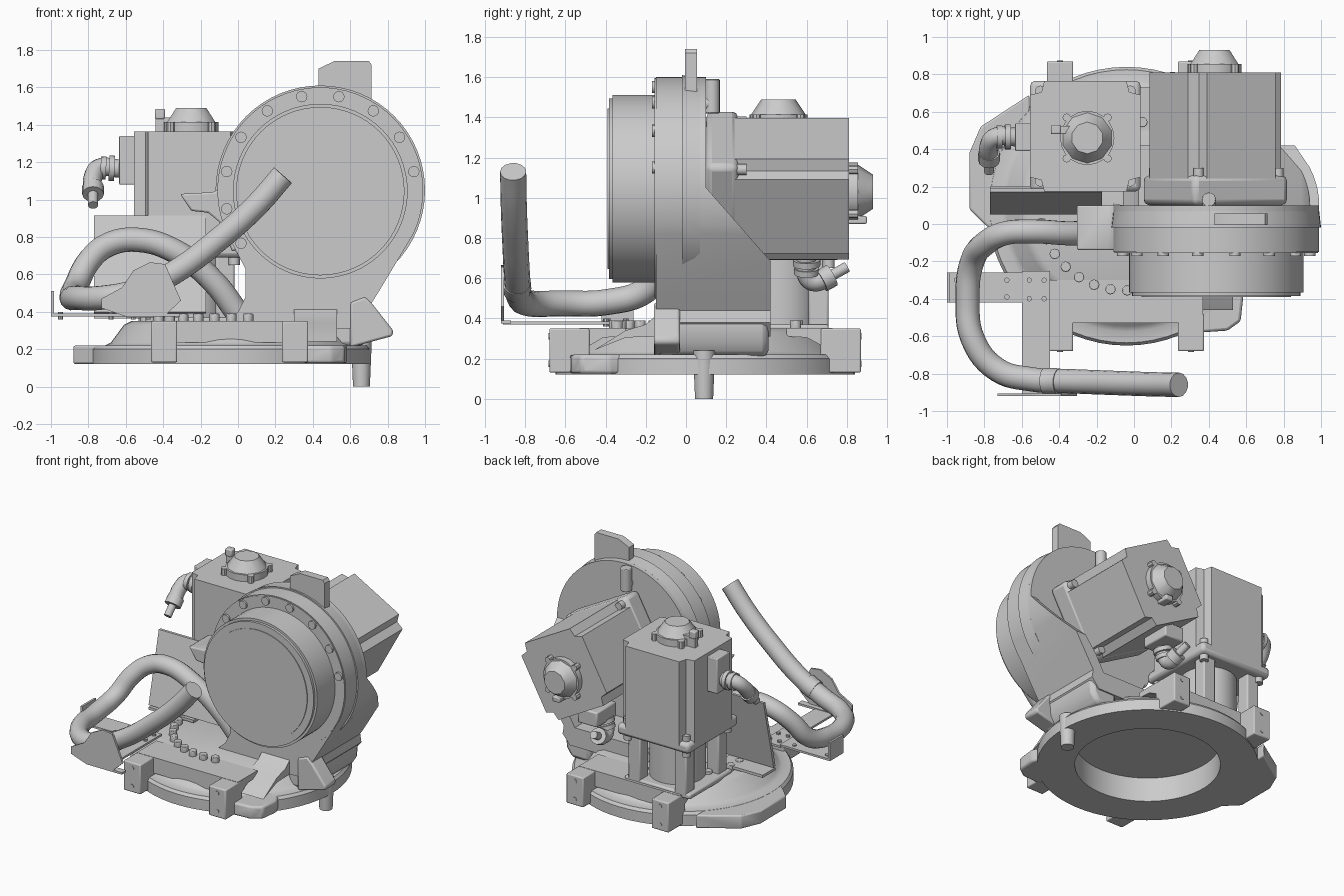
import bpy, bmesh
from math import sin, cos, pi, radians
from mathutils import Vector, Matrix

if "Cube" in bpy.data.objects:
    bpy.data.objects.remove(bpy.data.objects["Cube"])


def finish(name, bm, bevel=0.0, smooth=True):
    bmesh.ops.remove_doubles(bm, verts=bm.verts, dist=1e-5)
    bmesh.ops.recalc_face_normals(bm, faces=bm.faces)
    me = bpy.data.meshes.new(name)
    bm.to_mesh(me)
    bm.free()
    ob = bpy.data.objects.new(name, me)
    bpy.context.collection.objects.link(ob)
    bpy.ops.object.select_all(action='DESELECT')
    bpy.context.view_layer.objects.active = ob
    ob.select_set(True)
    if bevel:
        m = ob.modifiers.new("bevel", 'BEVEL')
        m.width, m.segments, m.limit_method = bevel, 2, 'ANGLE'
    if smooth:
        bpy.ops.object.shade_smooth_by_angle(angle=radians(35))
    return ob


def prism(name, pts, axis, a, b, bevel=0.0):
    """Extrude a 2D outline along an axis from a to b."""
    place = {'x': lambda p, t: (t, p[0], p[1]), 'y': lambda p, t: (p[0], t, p[1]),
             'z': lambda p, t: (p[0], p[1], t)}[axis]
    bm = bmesh.new()
    f = bm.faces.new([bm.verts.new(place(p, a)) for p in pts])
    ext = bmesh.ops.extrude_face_region(bm, geom=[f])['geom']
    d = Vector(place((0, 0), b - a))
    bmesh.ops.translate(bm, vec=d, verts=[v for v in ext if isinstance(v, bmesh.types.BMVert)])
    return finish(name, bm, bevel)


def box(name, x0, x1, y0, y1, z0, z1, bevel=0.0):
    return prism(name, [(x0, y0), (x1, y0), (x1, y1), (x0, y1)], 'z', z0, z1, bevel)


def cyl(name, p0, p1, r, r2=None, segs=32, bevel=0.0):
    p0, p1 = Vector(p0), Vector(p1)
    d = p1 - p0
    m = Matrix.Translation((p0 + p1) / 2) @ d.to_track_quat('Z', 'Y').to_matrix().to_4x4()
    bm = bmesh.new()
    bmesh.ops.create_cone(bm, cap_ends=True, segments=segs, radius1=r,
                          radius2=r if r2 is None else r2, depth=d.length, matrix=m)
    return finish(name, bm, bevel)


def tube(name, pts, r):
    cu = bpy.data.curves.new(name, 'CURVE')
    cu.dimensions, cu.bevel_depth, cu.bevel_resolution = '3D', r, 5
    cu.use_fill_caps, cu.resolution_u = True, 6
    s = cu.splines.new('BEZIER')
    s.bezier_points.add(len(pts) - 1)
    for bp, p in zip(s.bezier_points, pts):
        bp.co = p
        bp.handle_left_type = bp.handle_right_type = 'AUTO'
    ob = bpy.data.objects.new(name, cu)
    bpy.context.collection.objects.link(ob)
    return ob


def cut(ob, cutter):
    m = ob.modifiers.new("cut", 'BOOLEAN')
    m.operation, m.object, m.solver = 'DIFFERENCE', cutter, 'EXACT'
    bpy.context.view_layer.objects.active = ob
    bpy.ops.object.modifier_apply(modifier=m.name)
    bpy.data.objects.remove(cutter)


def notched(c, h, n, ang):
    """Square motor section with notched corners."""
    pts = []
    for k in range(4):
        a = ang + k * pi / 2
        for x, y in ((h, -h + n), (h, h - n), (h - n * .8, h - n * .8)):
            pts.append((c[0] + x * cos(a) - y * sin(a), c[1] + x * sin(a) + y * cos(a)))
    return pts


def square(c, h, ang):
    return [(c[0] + h * 2 ** .5 * cos(ang + pi / 4 + k * pi / 2),
             c[1] + h * 2 ** .5 * sin(ang + pi / 4 + k * pi / 2)) for k in range(4)]


# Turntable base with a hollow underside
BX, BY = -0.04, 0.095
prof = [(0, .3), (.49, .3), (.49, .12), (.745, .12), (.745, .2), (.73, .22), (.67, .22),
        (.64, .235), (.57, .33), (.53, .35), (0, .35)]
bm = bmesh.new()
vs = [bm.verts.new((BX + r, BY, z)) for r, z in prof]
es = [bm.edges.new(e) for e in zip(vs, vs[1:])]
bmesh.ops.spin(bm, geom=vs + es, cent=(BX, BY, 0), axis=(0, 0, 1), angle=2 * pi, steps=64)
finish("turntable_base", bm)
prism("base_side_lug", [(-.88, .08), (-.88, .38), (-.82, .52), (-.56, .69), (-.55, -.2), (-.8, .0)],
      'z', .121, .219, .01)
prism("base_right_lug", [(.35, -.58), (.5, -.57), (.57, -.52), (.585, -.38), (.5, -.2), (.35, -.4)],
      'z', .125, .22, .015)
cyl("locating_pin", (.66, .09, 0), (.66, .09, .24), .045, .055)

# Bolted fork blocks on the front and back of the base
for i, x in enumerate((-.395, .305)):
    for s, y in ((-1, -.68), (1, .87)):
        y2 = y - s * .2
        box(f"fork_block_{i}_{s}", x - .07, x + .07, min(y, y2), max(y, y2), .13, .35, .008)
        for z in (.175, .31):
            cyl("fork_bolt", (x, y - s * .02, z), (x, y + s * .004, z), .016, segs=12)
prism("front_deck", [(-.53, .235), (-.53, .352), (-.3, .352), (-.3, .31), (-.41, .305)], 'x', -.46, .37)
prism("back_deck", [(.73, .235), (.73, .352), (.5, .352), (.5, .31), (.6, .305)], 'x', -.46, .37)
for k in range(19):
    a = radians(78 + 11.4 * k)
    x, y = -.05 + .455 * cos(a), .1 + .455 * sin(a)
    cyl(f"deck_bolt_{k}", (x, y, .34), (x, y, .39), .028, segs=12, bevel=.004)

# Column casting: round head blending into a foot, sloped and hollow at the back
CX, CZ = .44, 1.05
arc = [(CX + .55 * cos(radians(t)), CZ + .55 * sin(radians(t))) for t in range(-25, 211, 5)]
col = prism("column_casting", arc + [(.04, .63), (.04, .48), (-.0, .4), (-.1, .31), (.66, .31), (.72, .38),
                                     (.71, .44), (.76, .52)], 'y', -.15, .42)
cut(col, prism("slope_cutter", [(.1, 1.8), (.1, 1.05), (.425, .68), (.6, .68), (.6, 1.8)], 'x', -.5, 1.5))
inner = [(CX + .5 * cos(radians(t)), CZ + .5 * sin(radians(t))) for t in range(-25, 181, 5)]
cut(col, prism("cavity_cutter", inner + [(-.3, 1.0), (-.3, .45), (.62, .45), (.68, .56)], 'y', .1, .7))
bpy.context.view_layer.objects.active = col
col.select_set(True)
bpy.ops.object.shade_smooth_by_angle(angle=radians(35))
prism("column_foot", [(.5, .21), (.66, .21), (.705, .28), (.715, .4), (.7, .45), (.5, .45)],
      'y', -.14, .41, .03)
prism("foot_front_slope", [(-.46, .24), (-.3, .34), (-.2, .37), (-.13, .43), (-.13, .31), (-.3, .305)],
      'x', .3, .53)
prism("side_stop", [(.68, .48), (.72, .44), (.83, .3), (.825, .27), (.6, .21), (.6, .45)],
      'y', -.16, -.03, .012)
prism("left_wing", [(-.31, 1.03), (-.13, 1.04), (-.02, 1.12), (.1, .8), (-.03, .72), (-.1, .88),
                    (-.16, .93), (-.25, .94)], 'y', -.14, .1, .01)
cyl("head_rim", (CX, -.02, CZ), (CX, .07, CZ), .56, .55, segs=64)
prism("lifting_lug", [(.43, 1.55), (.43, 1.7), (.45, 1.71), (.515, 1.74), (.7, 1.74), (.715, 1.72),
                      (.715, 1.5)], 'y', -.005, .055)
cyl("stop_pin", (.4, .13, 1.42), (.4, .13, 1.59), .038, segs=20, bevel=.005)
cyl("stop_pin_boss", (.4, .06, 1.47), (.4, .13, 1.47), .035, segs=20)

# Reducer drum on the front of the head
cyl("drum_flange", (CX, -.156, CZ), (CX, -.1, CZ), .545, segs=64)
cyl("reducer_drum", (CX, -.365, CZ - .005), (CX, -.1, CZ - .005), .467, segs=64)
cyl("drum_cover", (CX, -.384, CZ - .005), (CX, -.3, CZ - .005), .45, segs=64)
cyl("drum_disc", (CX, -.39, CZ - .005), (CX, -.37, CZ - .005), .4, segs=64)
for k in range(10):
    a = radians(11.25 + 22.5 * k)
    x, z = CX + .51 * cos(a), CZ + .51 * sin(a)
    cyl(f"flange_bolt_{k}", (x, -.17, z), (x, -.1, z), .03, segs=16)


def hub(name, c, d):
    """Round cable cap with clips on a motor end."""
    c, d = Vector(c), Vector(d)
    cyl(name + "_base", c - d * .01, c + d * .05, .145, segs=20)
    cyl(name + "_cap", c + d * .05, c + d * .125, .135, .085, segs=10)
    u = Vector((1, 0, 0))
    v = d.cross(u)
    for k in range(4):
        a = pi / 4 + k * pi / 2
        p = c + (u * cos(a) + v * sin(a)) * .155
        cyl(name + f"_clip_{k}", p - d * .01, p + d * .05, .022, segs=8)


def gland(name, pts):
    """Elbowed cable gland with collars and a cable stub."""
    pts = [Vector(p) for p in pts]
    tube(name + "_elbow", pts[:-1], .05)
    d0, d1 = (pts[1] - pts[0]).normalized(), (pts[-1] - pts[-2]).normalized()
    for k in range(2):
        cyl(name + f"_collar_{k}", pts[0] + d0 * (.03 + .045 * k), pts[0] + d0 * (.06 + .045 * k), .068 - .006 * k, segs=16)
    cyl(name + "_nut", pts[-2] - d1 * .03, pts[-2] + d1 * .03, .058, segs=12)
    cyl(name + "_cable", pts[-2], pts[-1], .027, segs=16)


# Upright motor on its stand
MX, MY = -.26, .47
prism("upright_motor", notched((MX, MY), .295, .075, 0), 'z', .74, 1.365)
prism("upright_motor_flange", square((MX, MY), .295, 0), 'z', .69, .77, .025)
for sx in (-1, 1):
    for sy in (-1, 1):
        x, y = MX + sx * .24, MY + sy * .24
        cyl("upright_motor_bolt", (x, y, .65), (x, y, .81), .03, segs=12)
        px, py = MX + sx * .19, MY + sy * .19
        box("stand_post", px - .05, px + .05, py - .05, py + .05, .33, .7, .01)
cyl("stand_core", (MX, MY, .33), (MX, MY, .7), .19, segs=32)
box("stand_foot", MX - .27, MX + .27, MY - .26, MY + .24, .33, .37, .012)
hub("upright_hub", (-.25, .46, 1.365), (0, 0, 1))
box("upright_hub_latch", -.445, -.39, .48, .53, 1.43, 1.485, .008)
box("upright_hub_arm", -.44, -.3, .485, .525, 1.36, 1.44)
box("upright_gland_box", -.635, -.54, .39, .54, 1.08, 1.34, .006)
gland("upright_gland", [(-.63, .465, 1.165), (-.74, .465, 1.17), (-.775, .42, 1.12),
                        (-.775, .36, 1.05), (-.775, .28, .97)])

# Rolled horizontal motor behind the head
ROLL = radians(-29)
prism("rear_motor", notched((CX - .005, 1.045), .285, .075, ROLL), 'y', .13, .81)
prism("rear_motor_flange", square((CX - .005, 1.045), .29, ROLL), 'y', .1, .26, .03)
for k in range(4):
    a = ROLL + pi / 4 + k * pi / 2
    x, z = CX + .345 * cos(a), 1.045 + .345 * sin(a)
    cyl(f"rear_motor_bolt_{k}", (x, .2, z), (x, .3, z), .028, segs=12)
hub("rear_hub", (.43, .805, 1.03), (0, 1, 0))
box("rear_hub_latch", .41, .47, .8, .9, .87, .91, .008)
box("rear_gland_box", .2, .36, .53, .76, .69, .8, .01)
gland("rear_gland", [(.26, .6, .72), (.23, .6, .62), (.22, .63, .585), (.22, .7, .6), (.2, .8, .655)])

# Bent sheet guard and hose tray
prism("guard_sheet", [(.05, .4), (.17, .915), (.19, .915), (.07, .39)], 'x', -.77, -.17)
box("guard_foot", -.77, -.4, .05, .2, .365, .385)
box("tray_arm", -.6, -.45, -.91, -.25, .37, .385)
box("tray_wing", -.99, -.59, -.42, -.26, .375, .39)
box("tray_lip", -1.0, -.985, -.42, -.26, .375, .51)
box("tray_front", -.6, -.31, -.92, -.87, .375, .39)
prism("hose_clamp_plate", [(-.56, .62), (-.47, .665), (-.39, .655), (-.305, .46), (-.38, .39),
                           (-.6, .375), (-.73, .42), (-.73, .47), (-.62, .53)], 'y', -.92, -.905)
for x, y in ((-.95, -.3), (-.68, -.3), (-.68, -.39), (-.56, -.3), (-.48, -.3), (-.56, -.4), (-.48, -.4)):
    cyl("tray_bolt", (x, y, .36), (x, y, .4), .014, segs=10)
tube("hose_clamp_band", [(-.48, -.84, .54), (-.44, -.84, .556), (-.4, -.842, .578)], .07)

# Cable hose looping round to the column
tube("cable_hose", [(.24, -.86, 1.13), (.1, -.857, .97), (-.1, -.85, .79), (-.35, -.84, .605),
                    (-.55, -.83, .51), (-.73, -.78, .475), (-.86, -.62, .475), (-.89, -.4, .48),
                    (-.865, -.2, .54), (-.79, -.1, .68), (-.69, -.05, .76), (-.54, -.04, .785),
                    (-.33, -.05, .72), (-.13, -.03, .56), (.0, 0, .39)], .065)
